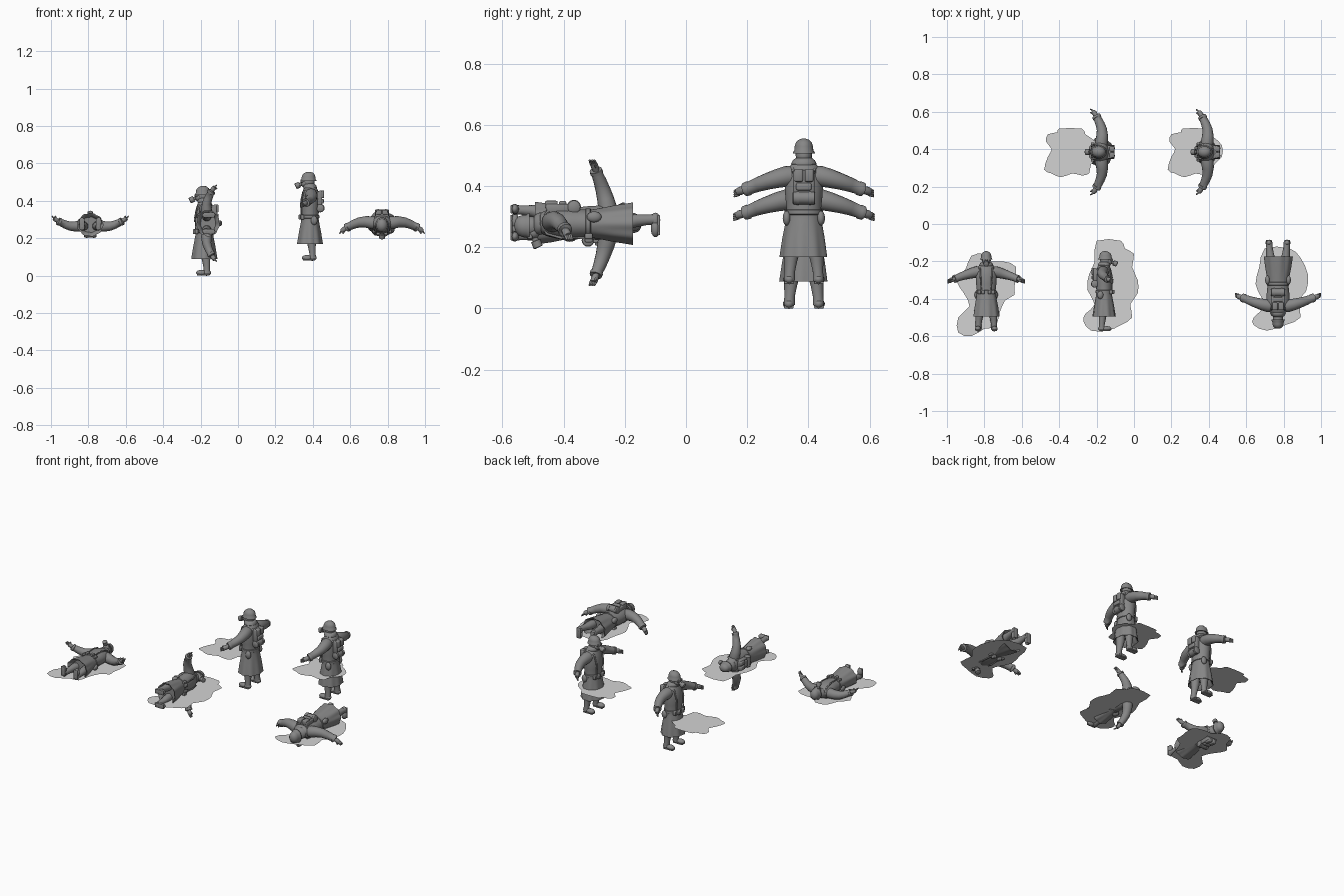
import bpy, bmesh, math
from mathutils import Vector, Matrix

cube = bpy.data.objects.get("Cube")
if cube:
    bpy.data.objects.remove(cube)


def material(name, value):
    m = bpy.data.materials.new(name)
    m.use_nodes = True
    colour = (value, value, value, 1)
    m.diffuse_color = colour
    m.node_tree.nodes["Principled BSDF"].inputs["Base Color"].default_value = colour
    return m


cloth_grey = material("cloth_grey", 0.24)
ground_grey = material("ground_grey", 0.65)
parts = {}


def store(name, bm, mirror=False, mat=cloth_grey):
    """Turn a bmesh into a stored part, optionally doubled across x."""
    if mirror:
        copy = bmesh.ops.duplicate(bm, geom=bm.verts[:] + bm.edges[:] + bm.faces[:])["geom"]
        for v in copy:
            if isinstance(v, bmesh.types.BMVert):
                v.co.x *= -1
    bmesh.ops.recalc_face_normals(bm, faces=bm.faces[:])
    mesh = bpy.data.meshes.new(name)
    bm.to_mesh(mesh)
    bm.free()
    mesh.materials.append(mat)
    parts[name] = mesh


def loft(bm, rings):
    """Skin a list of equal rings and cap both ends."""
    loops = [[bm.verts.new(p) for p in ring] for ring in rings]
    n = len(loops[0])
    for a, b in zip(loops, loops[1:]):
        for i in range(n):
            j = (i + 1) % n
            bm.faces.new((a[i], a[j], b[j], b[i]))
    bm.faces.new(loops[0])
    bm.faces.new(loops[-1])


def stack(bm, levels, n=24, pleat=0.0, top=1.0):
    """Elliptical rings (z, rx, ry, centre y) with pleats fading out at height top."""
    rings = []
    for z, rx, ry, cy in levels:
        ring = []
        for i in range(n):
            a = math.tau * i / n
            k = 1 + pleat * max(0, 1 - z / top) * math.cos(9 * a)
            ring.append(Vector((rx * k * math.cos(a), cy + ry * k * math.sin(a), z)))
        rings.append(ring)
    loft(bm, rings)


def tube(bm, path, n=12):
    """Round tube through (x, y, z, radius) stations."""
    pts = [Vector(p[:3]) for p in path]
    rings = []
    for i, p in enumerate(pts):
        d = pts[min(i + 1, len(pts) - 1)] - pts[max(i - 1, 0)]
        q = d.to_track_quat("Z", "Y")
        rings.append([p + q @ Vector((math.cos(math.tau * k / n), math.sin(math.tau * k / n), 0)) * path[i][3]
                      for k in range(n)])
    loft(bm, rings)


def ball(bm, centre, radii):
    m = Matrix.Translation(centre) @ Matrix.Diagonal((*radii, 1))
    bmesh.ops.create_uvsphere(bm, u_segments=16, v_segments=10, radius=1, matrix=m)


def box(bm, centre, size, bevel=0.005):
    m = Matrix.Translation(centre) @ Matrix.Diagonal((*size, 1))
    new = bmesh.ops.create_cube(bm, size=1, matrix=m)["verts"]
    edges = list({e for v in new for e in v.link_edges})
    bmesh.ops.bevel(bm, geom=edges, offset=bevel, segments=2, affect="EDGES", profile=0.5)


# Long pleated coat with a hollow hem
bm = bmesh.new()
stack(bm, [(0.13, 0.055, 0.045, 0), (0.09, 0.071, 0.062, 0), (0.088, 0.077, 0.068, 0),
           (0.15, 0.069, 0.059, 0), (0.21, 0.058, 0.048, 0), (0.235, 0.055, 0.045, 0),
           (0.28, 0.06, 0.049, 0), (0.33, 0.063, 0.05, 0), (0.365, 0.06, 0.044, 0.002),
           (0.385, 0.046, 0.036, 0.002), (0.402, 0.027, 0.027, 0)], 72, 0.06, 0.22)
store("coat", bm)

# Belt, collar and shoulder straps
bm = bmesh.new()
stack(bm, [(0.226, 0.057, 0.047, 0), (0.228, 0.06, 0.05, 0), (0.242, 0.06, 0.05, 0), (0.244, 0.057, 0.047, 0)])
store("belt", bm)
bm = bmesh.new()
stack(bm, [(0.385, 0.038, 0.034, 0), (0.392, 0.042, 0.037, 0), (0.404, 0.036, 0.034, -0.002),
           (0.412, 0.026, 0.026, -0.002)])
store("collar", bm)
bm = bmesh.new()
tube(bm, [(0.03, -0.046, 0.24, 0.005), (0.034, -0.047, 0.32, 0.005), (0.037, -0.033, 0.37, 0.005),
          (0.036, 0.004, 0.392, 0.005), (0.034, 0.042, 0.365, 0.005)], 8)
store("shoulder_straps", bm, True)

# Sleeves with cuffs, then mitten-like hands with fingers
bm = bmesh.new()
tube(bm, [(0.03, 0.004, 0.352, 0.032), (0.055, 0.006, 0.352, 0.034), (0.085, 0.01, 0.345, 0.031),
          (0.12, 0.008, 0.335, 0.027), (0.15, -0.002, 0.325, 0.024), (0.178, -0.015, 0.314, 0.021),
          (0.18, -0.016, 0.313, 0.024), (0.191, -0.022, 0.309, 0.023), (0.192, -0.023, 0.309, 0.013)], 16)
store("sleeves", bm, True)
bm = bmesh.new()
tube(bm, [(0.186, -0.02, 0.311, 0.012), (0.198, -0.026, 0.307, 0.013), (0.208, -0.033, 0.304, 0.014),
          (0.216, -0.039, 0.3, 0.011)])
for k in range(4):
    z = 0.31 - k * 0.006
    tube(bm, [(0.211, -0.035, z, 0.0045), (0.221, -0.043, z - 0.003, 0.0045), (0.227, -0.053, z - 0.006, 0.003)], 8)
tube(bm, [(0.2, -0.034, 0.31, 0.005), (0.205, -0.046, 0.309, 0.0045), (0.21, -0.053, 0.307, 0.003)], 8)
store("hands", bm, True)

# Boots
bm = bmesh.new()
tube(bm, [(0.036, 0.008, 0.16, 0.027), (0.04, 0.008, 0.1, 0.025), (0.043, 0.01, 0.075, 0.021),
          (0.046, 0.013, 0.04, 0.017), (0.047, 0.014, 0.012, 0.018)], 14)
ball(bm, (0.05, -0.016, 0.015), (0.018, 0.028, 0.015))
ball(bm, (0.048, 0.012, 0.015), (0.017, 0.024, 0.016))
box(bm, (0.049, -0.005, 0.004), (0.031, 0.066, 0.008), 0.003)
store("boots", bm, True)

# Head and flared helmet
bm = bmesh.new()
ball(bm, (0, -0.008, 0.422), (0.027, 0.032, 0.034))
store("head", bm)
bm = bmesh.new()
stack(bm, [(0.43, 0.029, 0.034, -0.008), (0.426, 0.036, 0.043, -0.008), (0.429, 0.036, 0.043, -0.008),
           (0.437, 0.031, 0.037, -0.008), (0.45, 0.03, 0.036, -0.008), (0.462, 0.026, 0.031, -0.007),
           (0.471, 0.017, 0.02, -0.006), (0.475, 0.006, 0.008, -0.006)])
store("helmet", bm)

# Breathing mask with eyepieces and canister
bm = bmesh.new()
ball(bm, (0, -0.028, 0.414), (0.022, 0.022, 0.022))
tube(bm, [(0, -0.04, 0.412, 0.01), (0, -0.055, 0.406, 0.01), (0, -0.056, 0.406, 0.016),
          (0, -0.076, 0.398, 0.016), (0, -0.078, 0.397, 0.012)])
for side in (-1, 1):
    tube(bm, [(side * 0.011, -0.035, 0.424, 0.009), (side * 0.014, -0.05, 0.425, 0.008)])
store("mask", bm)

# Pack with twin pouches, bedroll and its ties
bm = bmesh.new()
box(bm, (0, 0.05, 0.335), (0.07, 0.03, 0.075))
for side in (-1, 1):
    box(bm, (side * 0.017, 0.062, 0.355), (0.028, 0.026, 0.042))
box(bm, (0, 0.063, 0.318), (0.05, 0.022, 0.024))
store("backpack", bm)
bm = bmesh.new()
tube(bm, [(-0.037, 0.055, 0.281, 0.017), (-0.034, 0.055, 0.281, 0.021),
          (0.034, 0.055, 0.281, 0.021), (0.037, 0.055, 0.281, 0.017)], 16)
for x in (-0.02, 0.02):
    tube(bm, [(x - 0.004, 0.055, 0.281, 0.023), (x + 0.004, 0.055, 0.281, 0.023)], 16)
store("bedroll", bm)

# Belt pouches, hip canteen
bm = bmesh.new()
for x, y in ((0.02, -0.052), (0.041, -0.041)):
    box(bm, (x, y, 0.233), (0.019, 0.018, 0.026), 0.004)
ball(bm, (0.056, 0.022, 0.215), (0.013, 0.018, 0.024))
store("belt_pouches", bm, True)

# Place five figures: (location, facing, up, scale)
poses = {
    "supine_soldier": ((-0.79, -0.573, 0.272), (0, 0, 1), (0, 1, 0), 0.9),
    "side_lying_soldier": ((-0.16, -0.573, 0.28), (1, 0, 0), (0, 1, 0), 0.9),
    "prone_soldier": ((0.77, -0.085, 0.277), (0, 0, -1), (0, -1, 0), 1.0),
    "standing_soldier": ((-0.18, 0.385, 0), (-1, 0, 0), (0, 0, 1), 1.01),
    "raised_soldier": ((0.385, 0.385, 0.08), (-1, 0, 0), (0, 0, 1), 1.0),
}


def add_object(name, mesh, matrix):
    ob = bpy.data.objects.new(name, mesh)
    bpy.context.scene.collection.objects.link(ob)
    ob.matrix_world = matrix
    return ob


bpy.ops.object.select_all(action="DESELECT")
for pose, (loc, facing, up, scale) in poses.items():
    back, up = -Vector(facing), Vector(up)
    turn = Matrix((back.cross(up), back, up)).transposed().to_4x4()
    place = Matrix.Translation(loc) @ turn @ Matrix.Scale(scale, 4)
    for part, mesh in parts.items():
        ob = add_object(pose + "_" + part, mesh, place)
        if pose == "supine_soldier":
            ob.select_set(True)
            bpy.context.view_layer.objects.active = ob
bpy.ops.object.shade_smooth_by_angle(angle=math.radians(50))

# Irregular flat ground patches, outlines in hundredths
upright = [(18, 29), (20, 36), (22, 40), (19, 44), (20, 48), (25, 49), (26, 51), (38, 51), (40, 48),
           (43, 46), (47, 42), (47, 36), (43, 32), (42, 27), (38, 26), (33, 27), (27, 25), (22, 27)]
supine = [(-87, -17), (-80, -16), (-76, -20), (-70, -20), (-63, -23), (-64, -34), (-64, -38), (-69, -41),
          (-72, -48), (-74, -55), (-80, -56), (-87, -60), (-94, -58), (-94, -50), (-88, -44), (-91, -37),
          (-95, -30), (-90, -24)]
side = [(-20, -9), (-7, -9), (-5, -13), (0, -16), (-1, -23), (2, -30), (2, -37), (-2, -43), (-1, -50),
        (-7, -54), (-14, -57), (-23, -57), (-27, -52), (-26, -48), (-21, -43), (-25, -35), (-24, -27), (-21, -20)]
prone = [(70, -13), (83, -13), (89, -18), (93, -27), (92, -36), (88, -41), (89, -50), (81, -54), (71, -57),
         (64, -54), (64, -50), (70, -44), (68, -39), (65, -32), (67, -23)]


def patch(name, outline, z, dx=0.0):
    pts = [Vector((x / 100 + dx, y / 100, z)) for x, y in outline]
    n = len(pts)
    bm = bmesh.new()
    ring = []
    for i in range(n):
        a, b, c, d = (pts[(i + k) % n] for k in (-1, 0, 1, 2))
        ring += [bm.verts.new(b), bm.verts.new((b + c) * 0.5625 - (a + d) * 0.0625)]
    face = bm.faces.new(ring)
    face.normal_update()
    if face.normal.z < 0:
        face.normal_flip()
    mesh = bpy.data.meshes.new(name)
    bm.to_mesh(mesh)
    bm.free()
    mesh.materials.append(ground_grey)
    add_object(name, mesh, Matrix())


patch("raised_ground_patch", upright, 0.235)
patch("standing_ground_patch", upright, 0.187, -0.66)
patch("supine_ground_patch", supine, 0.235)
patch("side_ground_patch", side, 0.235)
patch("prone_ground_patch", prone, 0.235)
